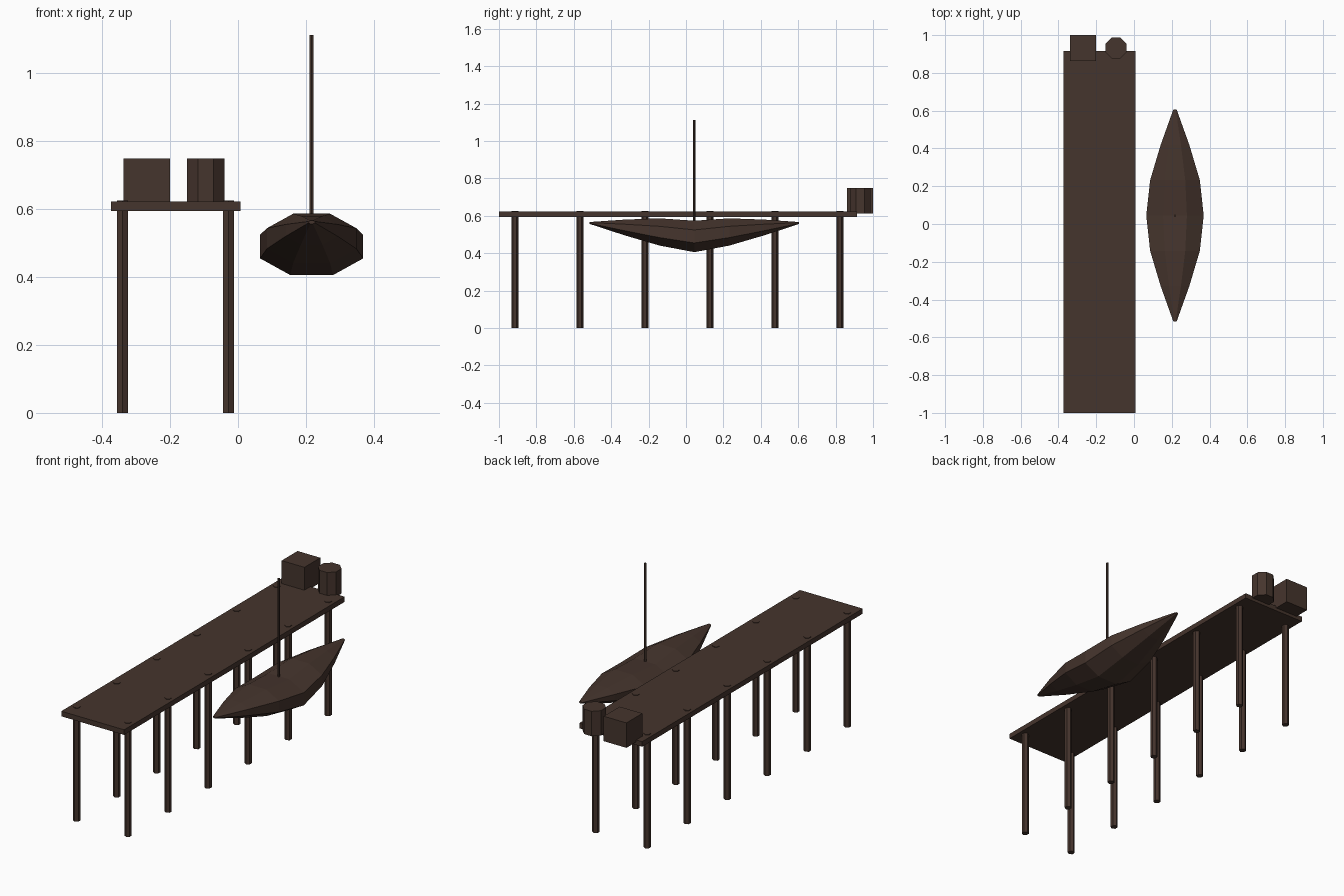
import bpy, bmesh, math

if "Cube" in bpy.data.objects:
    bpy.data.objects.remove(bpy.data.objects["Cube"])

wood = bpy.data.materials.new("dark brown wood")
wood.diffuse_color = (0.060, 0.035, 0.026, 1)
wood.use_nodes = True
wood.node_tree.nodes["Principled BSDF"].inputs["Base Color"].default_value = wood.diffuse_color


def finish(name, bm):
    bmesh.ops.recalc_face_normals(bm, faces=bm.faces)
    me = bpy.data.meshes.new(name)
    bm.to_mesh(me)
    bm.free()
    me.materials.append(wood)
    ob = bpy.data.objects.new(name, me)
    bpy.context.collection.objects.link(ob)
    return ob


def box(name, x0, x1, y0, y1, z0, z1):
    bm = bmesh.new()
    bmesh.ops.create_cube(bm, size=1)
    for v in bm.verts:
        v.co = (x0 if v.co.x < 0 else x1,
                y0 if v.co.y < 0 else y1,
                z0 if v.co.z < 0 else z1)
    return finish(name, bm)


def loft(name, rings):
    """Skin a list of rings with equal point counts and cap both ends."""
    bm = bmesh.new()
    vs = [[bm.verts.new(p) for p in ring] for ring in rings]
    n = len(vs[0])
    for a, b in zip(vs, vs[1:]):
        for i in range(n):
            j = (i + 1) % n
            bm.faces.new((a[i], a[j], b[j], b[i]))
    bm.faces.new(vs[0])
    bm.faces.new(vs[-1])
    return finish(name, bm)


def prism(name, x, y, z0, z1, r, n, turn=0.0):
    angles = [turn + math.tau * i / n for i in range(n)]
    return loft(name, [[(x + r * math.cos(a), y + r * math.sin(a), z)
                        for a in angles] for z in (z0, z1)])


# Pier deck
box("pier_deck", -0.374, 0.008, -1.0, 0.915, 0.595, 0.623)

# Two rows of hexagonal posts, tops just showing through the deck
for i in range(6):
    y = -0.915 + 0.3475 * i
    for side, x in (("left", -0.34), ("right", -0.028)):
        prism(f"{side}_post_{i + 1}", x, y, 0.0, 0.626, 0.0185, 6, math.pi / 2)

# Cargo at the far end
box("crate", -0.338, -0.2, 0.862, 1.0, 0.612, 0.749)
prism("barrel", -0.095, 0.932, 0.612, 0.749, 0.06, 8, math.pi / 8)

# Boat hull: octagonal sections narrowing and rising towards both tips
BX, BY = 0.217, 0.045
rings = []
for k in range(-3, 4):
    t = abs(k) / 3
    s = max(math.cos(t * math.pi / 2), 0.06)
    zc = 0.49 + 0.072 * t
    c = 1 / math.cos(math.pi / 8)
    rings.append([(BX + 0.152 * s * c * math.cos(a), BY + 0.56 * k / 3,
                   zc + 0.084 * s * c * math.sin(a))
                  for a in (math.pi / 8 + math.tau * i / 8 for i in range(8))])
loft("boat_hull", rings)

# Mast
prism("boat_mast", BX, BY - 0.002, 0.5, 1.113, 0.0068, 6, math.pi / 2)
